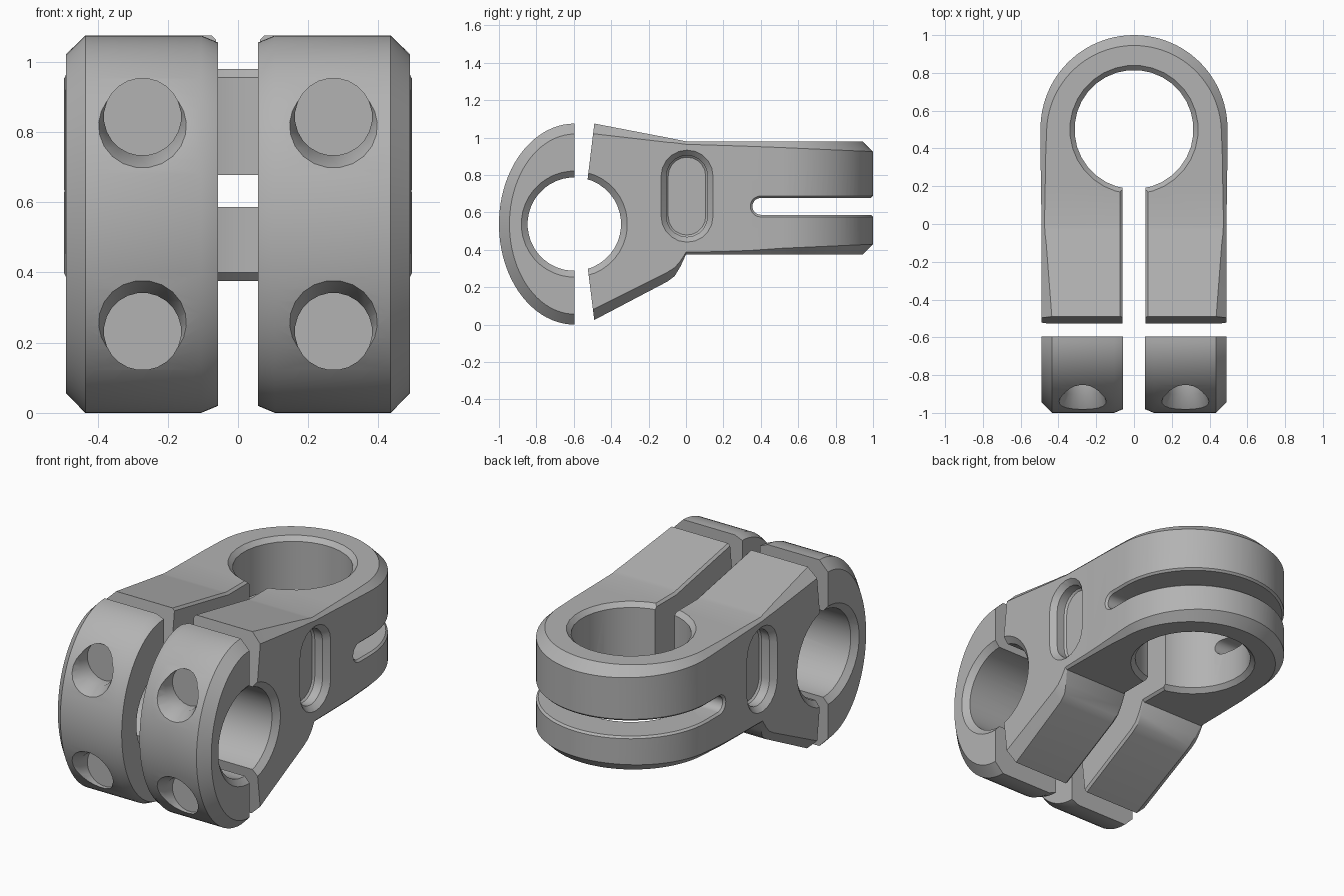
import bpy, bmesh
from math import sin, cos, pi, radians

if "Cube" in bpy.data.objects:
    bpy.data.objects.remove(bpy.data.objects["Cube"])

grey = bpy.data.materials.new("metal_grey")
grey.use_nodes = True
COLOR = (0.45, 0.45, 0.45, 1)
grey.diffuse_color = COLOR
grey.node_tree.nodes["Principled BSDF"].inputs["Base Color"].default_value = COLOR


def loft(name, rings):
    """Skin a row of even-sided rings and close both ends."""
    bm = bmesh.new()
    rows = [[bm.verts.new(p) for p in ring] for ring in rings]
    n = len(rows[0])
    for a, b in zip(rows, rows[1:]):
        for i in range(n):
            j = (i + 1) % n
            bm.faces.new((a[i], a[j], b[j], b[i]))
    for r in (rows[0], rows[-1]):
        for i in range(n // 2 - 1):
            bm.faces.new((r[i], r[i + 1], r[n - 2 - i], r[n - 1 - i]))
    bmesh.ops.recalc_face_normals(bm, faces=bm.faces)
    mesh = bpy.data.meshes.new(name)
    bm.to_mesh(mesh)
    bm.free()
    ob = bpy.data.objects.new(name, mesh)
    bpy.context.collection.objects.link(ob)
    ob.data.materials.append(grey)
    return ob


def cut(ob, cutter):
    """Subtract the cutter from the part, then discard the cutter."""
    mod = ob.modifiers.new("cut", 'BOOLEAN')
    mod.operation = 'DIFFERENCE'
    mod.solver = 'EXACT'
    mod.object = cutter
    bpy.context.view_layer.objects.active = ob
    bpy.ops.object.modifier_apply(modifier=mod.name)
    bpy.data.objects.remove(cutter)


def finish(ob):
    bpy.ops.object.select_all(action='DESELECT')
    ob.select_set(True)
    bpy.context.view_layer.objects.active = ob
    bpy.ops.object.shade_smooth_by_angle(angle=radians(25))


def turned(axis, center, steps, n=32):
    """Round cutter along an axis; steps are (position, radius)."""
    rings = []
    for t, r in steps:
        ring = []
        for k in range(n):
            a = 2 * pi * (k + 0.5) / n
            p = [center[0] + r * cos(a), center[1] + r * sin(a)]
            p.insert(axis, t)
            ring.append(p)
        rings.append(ring)
    return loft("cutter", rings)


def stadium(steps, y, z, half, upright, n=10):
    """Long-hole cutter along x; steps are (x, end radius)."""
    rings = []
    for x, r in steps:
        ring = []
        for end in (1, -1):
            for k in range(n + 1):
                a = pi * k / n
                u, v = end * r * cos(a), end * (half + r * sin(a))
                ring.append((x, y + u, z + v) if upright else (x, y + v, z - u))
        rings.append(ring)
    return loft("cutter", rings)


BAR_Y, BAR_Z, BAR_R = -0.597, 0.5375, 0.25
POST_Y, END_R = 0.505, 0.495
SLIT_Z = 0.632


def bar_bore():
    return turned(0, (BAR_Y, BAR_Z),
                  [(-.54, .34), (-.46, BAR_R), (.46, BAR_R), (.54, .34)], 40)


# Clamp body: y, half width, bottom, top, bottom chamfer, top chamfer
stations = [
    (-.56, .49, -.012, 1.089, .06, .058),
    (-.49, .49, .025, 1.075, .06, .055),
    (-.1, .49, .23, 1.0, .05, .025),
    (-.06, .49, .26, .992, .045, .02),
    (-.03, .49, .31, .986, .03, .018),
    (0, .49, .375, .98, .012, .016),
    (.2, .492, .375, .98, .016, .022),
    (.35, .495, .375, .98, .022, .027),
]


def section(x, y, nx, ny, zb, zt, cb, ct):
    right = [(x - nx * cb, y - ny * cb, zb), (x, y, zb + cb),
             (x, y, zt - ct), (x - nx * ct, y - ny * ct, zt)]
    return right + [(-px, py, pz) for px, py, pz in reversed(right)]


rings = [section(w, y, 1, 0, zb, zt, cb, ct) for y, w, zb, zt, cb, ct in stations]
for k in range(25):
    a = radians(89) * k / 24
    c = .033 + .022 * sin(a)
    rings.append(section(END_R * cos(a), POST_Y + END_R * sin(a),
                         cos(a), sin(a), .375, .98, c, c))
body = loft("clamp_body", rings)

# Slanted front faces, bar bore, post bore
outline = [(-.8, -.1), (-.8, .54), (-.8, 1.2), (-.475, 1.2), (-.555, .54), (-.475, -.1)]
cut(body, loft("cutter", [[(x, y, z) for y, z in outline] for x in (-.6, .6)]))
cut(body, bar_bore())
cut(body, turned(2, (0, .5), [(.3, .415), (.4, .315), (.955, .315), (1.05, .41)]))

# Centre slot with chamfered edges following the top and bottom
rings = []
for y, w, zb, zt, cb, ct in stations[:-1] + [(.3,) + stations[-1][1:]]:
    side = [(.16, y, zb - .085), (.062, y, zb + .013),
            (.062, y, zt - .013), (.16, y, zt + .085)]
    rings.append(side + [(-px, py, pz) for px, py, pz in reversed(side)])
cut(body, loft("cutter", rings))

# Rear slit and its chamfer around the rounded end
cut(body, stadium([(-.53, .09), (-.483, .045), (.483, .045), (.53, .09)],
                  1.1, SLIT_Z, .7, False))
path = [(END_R, .41, 1, 0)]
for k in range(49):
    a = pi * k / 48
    path.append((END_R * cos(a), POST_Y + END_R * sin(a), cos(a), sin(a)))
path.append((-END_R, .41, -1, 0))
wedge = [(-.05, .006), (.02, .076), (.02, -.076), (-.05, -.006)]
cut(body, loft("cutter", [[(x + nx * o, y + ny * o, SLIT_Z + h) for o, h in wedge]
                          for x, y, nx, ny in path]))

# Side pockets
for s in (1, -1):
    cut(body, stadium([(s * .4, .1), (s * .41, .11), (s * .46, .11), (s * .49, .138),
                       (s * .53, .178)], .005, .687, .108, True))
finish(body)

# Two front caps, each with a pair of countersunk bolt holes
for side, s in (("left", 1), ("right", -1)):
    rings = []
    for x, inset in ((.057, .02), (.105, 0), (.435, 0), (.49, .056)):
        ring = []
        for k in range(42):
            a = pi * k / 41
            ring.append((s * x, -.595 - (.405 - inset) * sin(a),
                         BAR_Z + (.5375 - inset) * cos(a)))
        rings.append(ring)
    cap = loft(side + "_front_cap", rings)
    cut(cap, bar_bore())
    for z in (.843, .232):
        cut(cap, turned(1, (s * .272, z), [(-.83, .11), (-.9, .11), (-1.05, .175)], 24))
    finish(cap)
